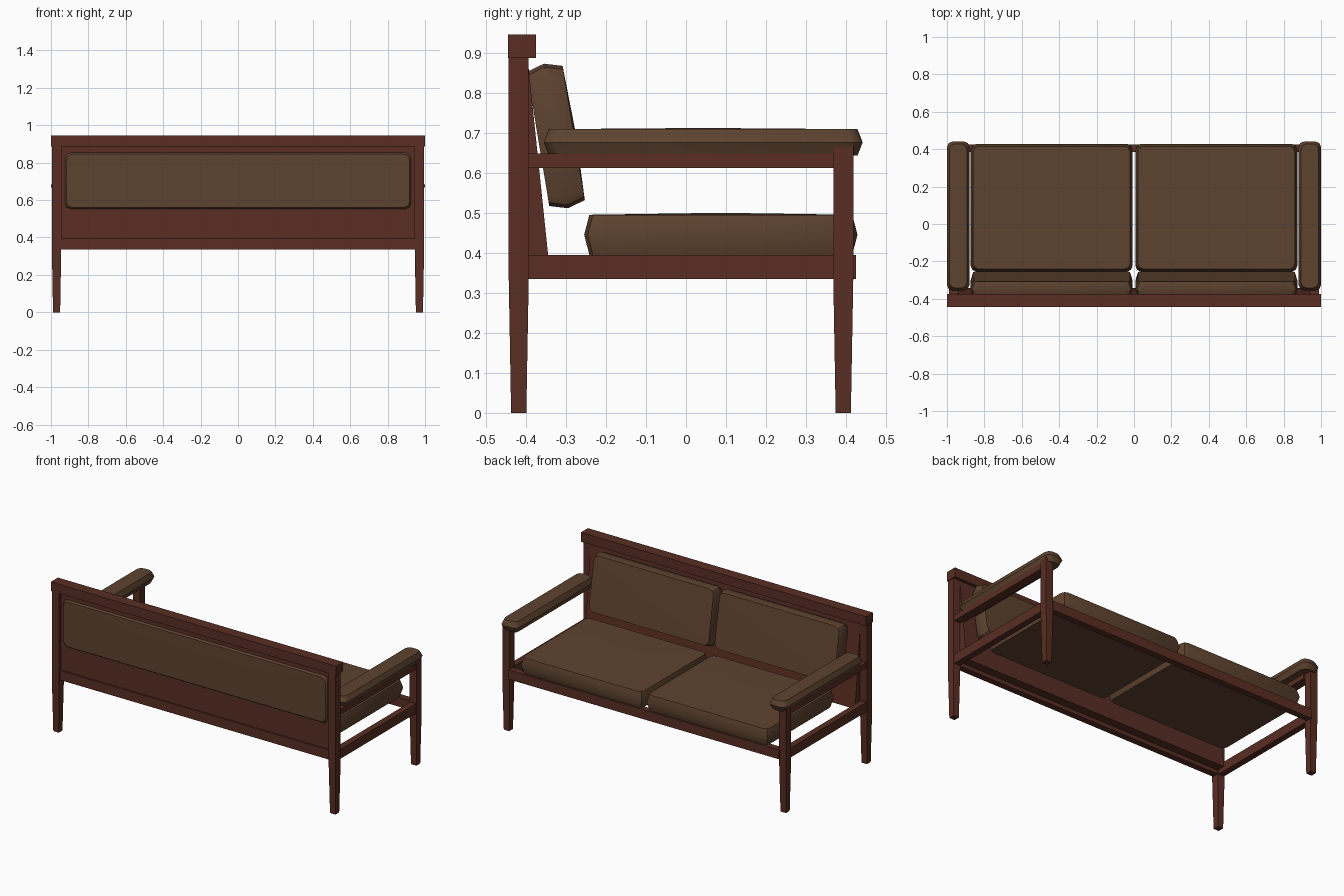
import bpy, bmesh, math
from mathutils import Matrix

if "Cube" in bpy.data.objects:
    bpy.data.objects.remove(bpy.data.objects["Cube"])


def material(name, rgb):
    m = bpy.data.materials.new(name)
    m.diffuse_color = (*rgb, 1)
    m.use_nodes = True
    m.node_tree.nodes["Principled BSDF"].inputs["Base Color"].default_value = m.diffuse_color
    return m


WOOD = material("dark_wood", (0.10, 0.027, 0.017))
LEATHER = material("brown_leather", (0.11, 0.055, 0.028))


def finish(name, bm, mat):
    bmesh.ops.recalc_face_normals(bm, faces=bm.faces)
    me = bpy.data.meshes.new(name)
    bm.to_mesh(me)
    bm.free()
    me.materials.append(mat)
    ob = bpy.data.objects.new(name, me)
    bpy.context.collection.objects.link(ob)
    return ob


def loft(name, rings, mat, apex=None):
    """Skin a stack of rings; close the last with a flat face or an apex."""
    bm = bmesh.new()
    rows = [[bm.verts.new(p) for p in r] for r in rings]
    n = len(rows[0])
    for a, b in zip(rows, rows[1:]):
        for i in range(n):
            j = (i + 1) % n
            bm.faces.new((a[i], a[j], b[j], b[i]))
    bm.faces.new(rows[0][::-1])
    if apex:
        tip = bm.verts.new(apex)
        for i in range(n):
            bm.faces.new((rows[-1][i], rows[-1][(i + 1) % n], tip))
    else:
        bm.faces.new(rows[-1])
    return finish(name, bm, mat)


def rect(x0, x1, y0, y1, z):
    return [(x0, y0, z), (x1, y0, z), (x1, y1, z), (x0, y1, z)]


def box(name, x, y, z):
    return loft(name, [rect(*x, *y, z[0]), rect(*x, *y, z[1])], WOOD)


def leg(name, cx, cy, top):
    a, b = 0.019, 0.025
    rings = [rect(cx - r, cx + r, cy - r, cy + r, z)
             for r, z in ((a, 0), (b, 0.335), (b, top))]
    return loft(name, rings, WOOD)


def rounded(w, d, r, z):
    """Rounded rectangle outline with two segments per corner."""
    pts = []
    for k, (sx, sy) in enumerate(((1, 1), (-1, 1), (-1, -1), (1, -1))):
        for s in range(3):
            t = math.pi / 2 * (k + s / 2)
            pts.append((sx * (w / 2 - r) + r * math.cos(t),
                        sy * (d / 2 - r) + r * math.sin(t), z))
    return pts


def cushion(name, size, loc, tilt=0, crown=0.005, r=0.03, inset=0.013):
    w, d, h = size
    rings = [rounded(w - 2 * inset, d - 2 * inset, r, -h / 2),
             rounded(w, d, r, 0),
             rounded(w - 2 * inset, d - 2 * inset, r, h / 2)]
    ob = loft(name, rings, LEATHER, (0, 0, h / 2 + crown))
    ob.data.transform(Matrix.Translation(loc) @ Matrix.Rotation(math.radians(tilt), 4, 'X'))
    bpy.ops.object.select_all(action='DESELECT')
    ob.select_set(True)
    bpy.context.view_layer.objects.active = ob
    bpy.ops.object.shade_smooth_by_angle(angle=math.radians(40))
    return ob


for s, side in ((-1, "left"), (1, "right")):
    # legs and side rails
    leg(side + "_back_leg", s * 0.97, -0.418, 0.89)
    leg(side + "_front_leg", s * 0.97, 0.393, 0.67)
    span = sorted((s * 0.95, s * 0.99))
    box(side + "_seat_rail", span, (-0.395, 0.37), (0.335, 0.395))
    box(side + "_arm_rail", sorted((s * 0.935, s * 0.99)), (-0.395, 0.37), (0.612, 0.648))
    # cushions on this half
    cushion(side + "_arm_cushion", (0.12, 0.797, 0.066), (s * 0.94, 0.043, 0.676), crown=0.003)
    cushion(side + "_seat_cushion", (0.865, 0.683, 0.10), (s * 0.4405, 0.087, 0.445))
    cushion(side + "_back_cushion", (0.865, 0.366, 0.09), (s * 0.4405, -0.325, 0.692), tilt=-80.6)

# long rails
box("top_rail", (-1, 1), (-0.445, -0.375), (0.887, 0.946))
box("front_seat_rail", (-0.95, 0.95), (0.385, 0.425), (0.335, 0.395))
box("rear_seat_rail", (-0.95, 0.95), (-0.435, -0.395), (0.335, 0.395))

# sloped backrest panel
profile = [(-0.425, 0.395), (-0.425, 0.89), (-0.395, 0.89), (-0.393, 0.86), (-0.341, 0.36), (-0.395, 0.36)]
loft("back_panel", [[(x, y, z) for y, z in profile] for x in (-0.946, 0.946)], WOOD)

# padding on the outside of the backrest
cushion("rear_padding", (1.856, 0.304, 0.03), (0, -0.422, 0.703), tilt=90, crown=0.005, inset=0.01)
